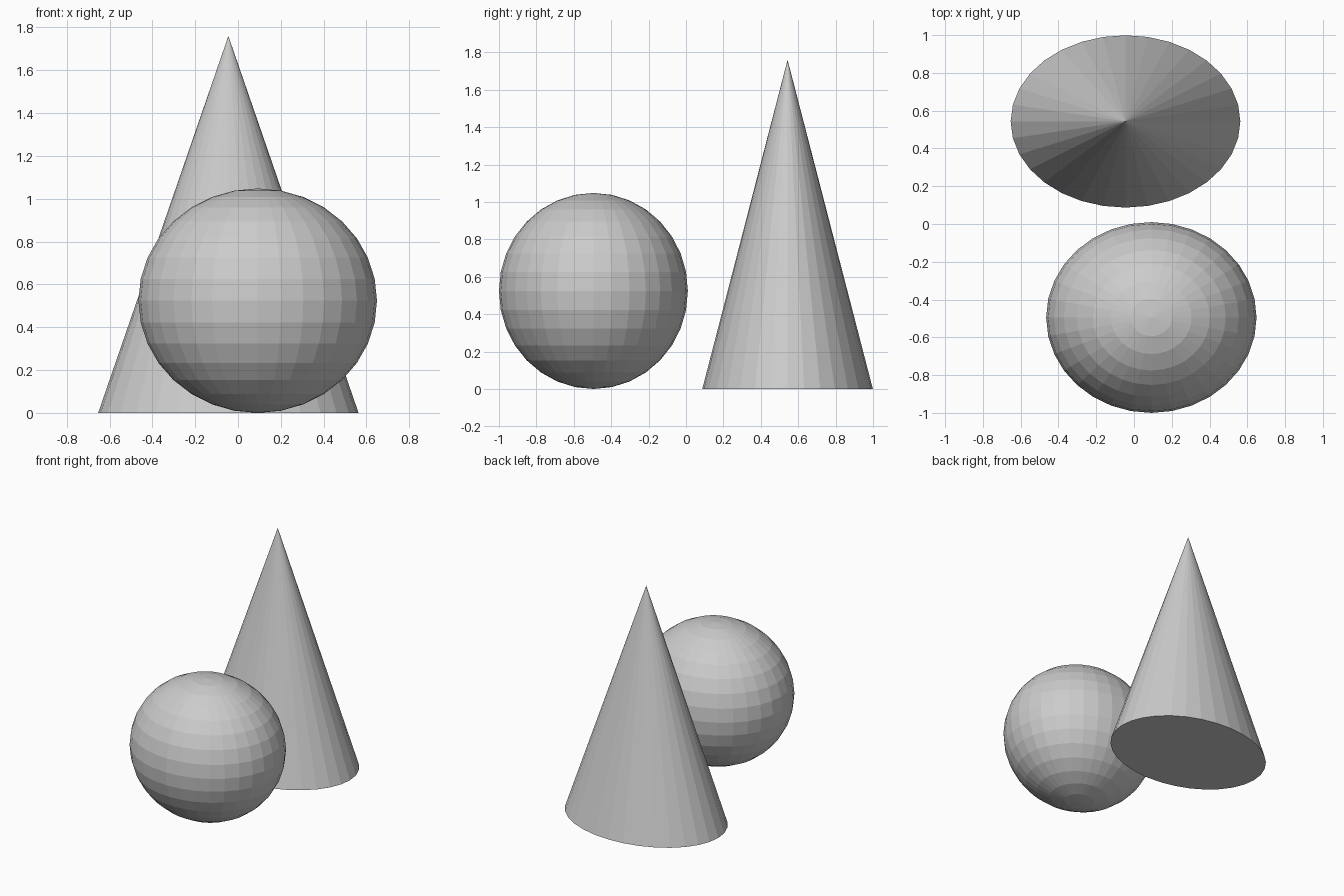
import bpy

if "Cube" in bpy.data.objects:
    bpy.data.objects.remove(bpy.data.objects["Cube"])

# Stretched ball at the front
bpy.ops.mesh.primitive_uv_sphere_add(segments=32, ring_count=16, radius=1,
                                     location=(0.092, -0.495, 0.524))
ball = bpy.context.object
ball.name = "ball"
ball.scale = (0.557, 0.505, 0.524)

# Tall cone with an oval base at the back
HEIGHT = 1.76
bpy.ops.mesh.primitive_cone_add(vertices=32, radius1=1, radius2=0, depth=HEIGHT,
                                location=(-0.045, 0.543, HEIGHT / 2))
cone = bpy.context.object
cone.name = "cone"
cone.scale = (0.608, 0.456, 1)
